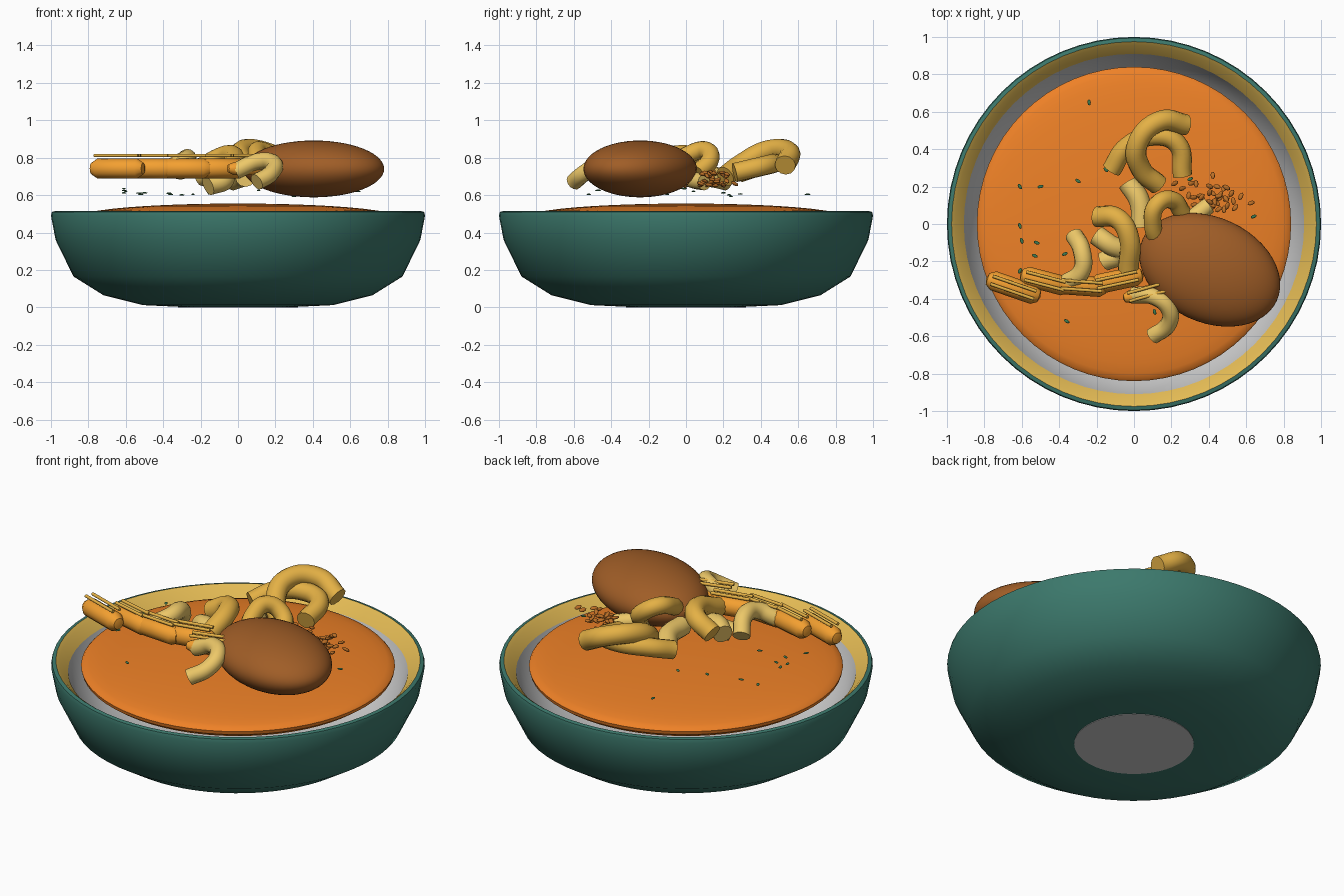
import bpy, math, random
from mathutils import Vector

if "Cube" in bpy.data.objects:
    bpy.data.objects.remove(bpy.data.objects["Cube"])

random.seed(4)


def mat(name, r, g, b):
    m = bpy.data.materials.new(name)
    m.diffuse_color = (r, g, b, 1)
    m.use_nodes = True
    m.node_tree.nodes["Principled BSDF"].inputs["Base Color"].default_value = m.diffuse_color
    return m


GREEN = mat("green_glaze", 0.045, 0.19, 0.15)
GOLD = mat("gold_rim", 0.78, 0.50, 0.09)
SOUP = mat("soup_orange", 0.86, 0.22, 0.02)
PASTA = mat("pasta", 0.78, 0.44, 0.06)
PALE = mat("pale_pasta", 0.85, 0.58, 0.14)
BROWN = mat("roast_brown", 0.35, 0.11, 0.02)
CARROT = mat("carrot", 0.90, 0.35, 0.03)
CRUMB = mat("crumb", 0.50, 0.16, 0.02)
HERB = mat("herb", 0.05, 0.20, 0.08)


def finish(ob, name, m=None, angle=40):
    ob.name = name
    if m:
        ob.data.materials.append(m)
    bpy.ops.object.select_all(action='DESELECT')
    ob.select_set(True)
    bpy.context.view_layer.objects.active = ob
    bpy.ops.object.shade_smooth_by_angle(angle=math.radians(angle))
    return ob


def lathe(name, profile, m=None, n=64):
    """Revolve (radius, height) points about z."""
    verts, faces, rings = [], [], []
    for r, z in profile:
        if r == 0:
            rings.append([len(verts)] * n)
            verts.append((0, 0, z))
        else:
            rings.append(list(range(len(verts), len(verts) + n)))
            verts += [(r * math.cos(2 * math.pi * i / n),
                       r * math.sin(2 * math.pi * i / n), z) for i in range(n)]
    for a, b in zip(rings, rings[1:]):
        for i in range(n):
            j = (i + 1) % n
            faces.append(list(dict.fromkeys((a[i], a[j], b[j], b[i]))))
    me = bpy.data.meshes.new(name)
    me.from_pydata(verts, [], faces)
    ob = bpy.data.objects.new(name, me)
    bpy.context.collection.objects.link(ob)
    return finish(ob, name, m)


def ellipsoid(name, loc, size, rot, m, seg=32, rings=20):
    bpy.ops.mesh.primitive_uv_sphere_add(segments=seg, ring_count=rings, location=loc, rotation=rot)
    ob = bpy.context.object
    ob.scale = size
    return finish(ob, name, m, 60)


def tube(name, pts, r, m):
    """Capped round tube through the points."""
    cu = bpy.data.curves.new(name, 'CURVE')
    cu.dimensions = '3D'
    cu.bevel_depth, cu.bevel_resolution, cu.use_fill_caps = r, 4, True
    cu.resolution_u = 8
    sp = cu.splines.new('BEZIER')
    sp.bezier_points.add(len(pts) - 1)
    for bp, p in zip(sp.bezier_points, pts):
        bp.co = p
        bp.handle_left_type = bp.handle_right_type = 'AUTO'
    ob = bpy.data.objects.new(name, cu)
    bpy.context.collection.objects.link(ob)
    bpy.ops.object.select_all(action='DESELECT')
    ob.select_set(True)
    bpy.context.view_layer.objects.active = ob
    bpy.ops.object.convert(target='MESH')
    return finish(bpy.context.object, name, m)


# Bowl: glazed outside, gold lip, plain inside and foot
lathe("bowl_outside", [(0.32, 0.003), (0.51, 0.012), (0.72, 0.065), (0.88, 0.165),
                       (0.975, 0.36), (1.0, 0.49), (0.995, 0.51), (0.975, 0.515)], GREEN)
lathe("bowl_rim_band", [(0.975, 0.515), (0.955, 0.50), (0.91, 0.45)], GOLD)
lathe("bowl_inside", [(0.91, 0.45), (0.86, 0.32), (0.72, 0.17), (0.5, 0.09), (0, 0.07)])
lathe("bowl_foot", [(0, 0), (0.32, 0), (0.32, 0.01)])

# Slightly domed soup
lathe("soup", [(0, 0.44), (0.8, 0.44), (0.835, 0.465)] +
      [(0.84 * math.cos(t * math.pi / 20), 0.485 + 0.07 * math.sin(t * math.pi / 20))
       for t in range(10)] + [(0, 0.555)], SOUP)

# Large roasted lump
ellipsoid("meatball", (0.405, -0.245, 0.74), (0.395, 0.28, 0.152),
          (0, 0, math.radians(-25)), BROWN, 48, 28)

# Curved pasta tubes
pasta = [
    (0.056, PASTA, [(0.28, 0.53, 0.76), (0.14, 0.55, 0.83), (0.02, 0.43, 0.835),
                    (0.04, 0.29, 0.76), (0.13, 0.21, 0.70)]),
    (0.052, PASTA, [(-0.12, 0.29, 0.72), (-0.04, 0.41, 0.76), (0.10, 0.47, 0.77),
                    (0.23, 0.43, 0.76), (0.26, 0.26, 0.72)]),
    (0.056, PALE, [(-0.03, 0.22, 0.68), (0.03, 0.12, 0.70), (0.04, -0.02, 0.70)]),
    (0.048, PASTA, [(0.26, 0.06, 0.72), (0.20, 0.13, 0.79), (0.12, 0.10, 0.84),
                    (0.10, 0.0, 0.81), (0.14, -0.12, 0.73)]),
    (0.045, PALE, [(0.40, 0.10, 0.67), (0.32, 0.04, 0.68), (0.24, 0.0, 0.70)]),
    (0.056, PASTA, [(-0.20, 0.04, 0.74), (-0.09, 0.03, 0.80), (-0.03, -0.06, 0.81),
                    (-0.03, -0.25, 0.74)]),
    (0.054, PALE, [(-0.20, -0.06, 0.70), (-0.13, -0.11, 0.72), (-0.07, -0.15, 0.69),
                   (-0.16, -0.20, 0.65)]),
    (0.048, PALE, [(-0.32, -0.06, 0.72), (-0.28, -0.14, 0.79), (-0.28, -0.25, 0.79),
                   (-0.37, -0.32, 0.74)]),
    (0.045, PALE, [(-0.01, -0.38, 0.73), (0.11, -0.39, 0.78), (0.19, -0.46, 0.77),
                   (0.18, -0.54, 0.72), (0.10, -0.60, 0.67)]),
]
for i, (r, m, pts) in enumerate(pasta):
    tube(f"pasta_tube_{i + 1}", pts, r, m)

# Row of carrot sticks, each with thin strands on top
sticks = [((-0.79, -0.29), (-0.50, -0.39)), ((-0.61, -0.27), (-0.34, -0.34)),
          ((-0.42, -0.32), (-0.14, -0.34)), ((-0.23, -0.33), (0.05, -0.27)),
          ((-0.06, -0.40), (0.19, -0.33))]
for i, (a, b) in enumerate(sticks):
    a, b = Vector((*a, 0.742)), Vector((*b, 0.742))
    length = (b - a).length
    r = 0.053 if i < 4 else 0.035
    ob = lathe(f"carrot_stick_{i + 1}",
               [(0, 0), (0.6 * r, 0.008), (r, 0.04), (r, length - 0.04),
                (0.6 * r, length - 0.008), (0, length)], CARROT, 12)
    d = (b - a).normalized()
    ob.rotation_euler = d.to_track_quat('Z', 'Y').to_euler()
    ob.location = a
    side = d.cross(Vector((0, 0, 1)))
    for k in (-1, 1):
        off = side * 0.022 * k + Vector((0, 0, 0.07))
        tube(f"strand_{i + 1}_{k + 2}", [a + d * 0.03 + off, b - d * 0.03 + off], 0.009, PASTA)

# Crumbs piled behind the meatball
for i in range(40):
    x, y = random.gauss(0.40, 0.09), random.gauss(0.14, 0.06)
    ellipsoid(f"crumb_{i + 1}", (x, y, random.uniform(0.65, 0.73)), (0.022, 0.013, 0.009),
              [random.uniform(-0.6, 0.6), random.uniform(-0.6, 0.6), random.uniform(0, 3)],
              CRUMB, 8, 6)

# Chopped herbs
herbs = [(-0.24, 0.65), (-0.61, 0.20), (-0.50, 0.20), (-0.30, 0.23), (-0.15, 0.29), (-0.61, -0.01),
         (-0.60, -0.09), (-0.52, -0.10), (-0.53, -0.17), (-0.36, -0.52), (0.11, -0.47),
         (-0.37, -0.16), (-0.61, -0.25), (0.64, 0.04), (0.30, 0.24)]
for i, (x, y) in enumerate(herbs):
    ellipsoid(f"herb_{i + 1}", (x, y, random.uniform(0.59, 0.635)), (0.017, 0.009, 0.004),
              (0, 0, random.uniform(0, 3)), HERB, 8, 6)
